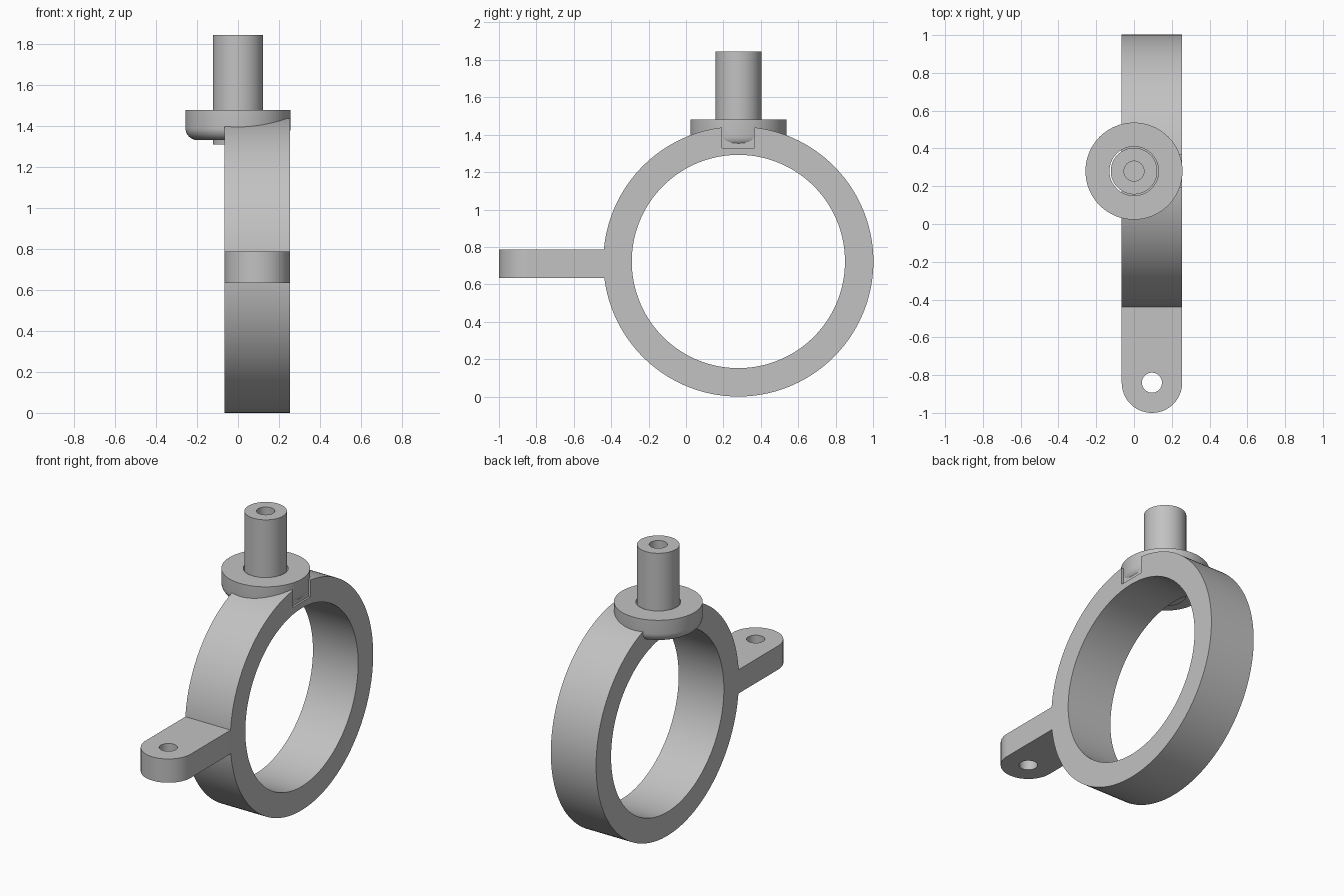
import bpy, bmesh, math
from mathutils import Matrix, Vector

cube = bpy.data.objects.get("Cube")
if cube:
    bpy.data.objects.remove(cube, do_unlink=True)

grey = bpy.data.materials.new("plain_grey")
grey.use_nodes = True
grey.diffuse_color = (0.54, 0.54, 0.54, 1)
grey.node_tree.nodes["Principled BSDF"].inputs["Base Color"].default_value = grey.diffuse_color

AXIS_Y = 0.28                  # shared centre line of ring and post
RING_Z = 0.722
X0, X1 = -0.065, 0.255         # ring and tab width
MID_X = (X0 + X1) / 2


def make_object(name, bm):
    bmesh.ops.recalc_face_normals(bm, faces=bm.faces[:])
    mesh = bpy.data.meshes.new(name)
    bm.to_mesh(mesh)
    bm.free()
    mesh.materials.append(grey)
    ob = bpy.data.objects.new(name, mesh)
    bpy.context.collection.objects.link(ob)
    return ob


def lathe(name, profile, matrix, steps=96):
    """Revolve a closed (radius, height) profile around local z."""
    bm = bmesh.new()
    rows = []
    for i in range(steps):
        a = math.tau * i / steps
        rows.append([bm.verts.new(matrix @ Vector((r * math.cos(a), r * math.sin(a), h)))
                     for r, h in profile])
    n = len(profile)
    for i in range(steps):
        a, b = rows[i], rows[(i + 1) % steps]
        for j in range(n):
            k = (j + 1) % n
            bm.faces.new((a[j], b[j], b[k], a[k]))
    return make_object(name, bm)


def tube(name, inner, outer, low, high, matrix, steps=96):
    return lathe(name, [(inner, low), (outer, low), (outer, high), (inner, high)], matrix, steps)


def rod_cutter(x, y, radius, low, high):
    bm = bmesh.new()
    bmesh.ops.create_cone(bm, cap_ends=True, segments=64, radius1=radius, radius2=radius,
                          depth=high - low, matrix=Matrix.Translation((x, y, (low + high) / 2)))
    return make_object("cutter", bm)


def box_cutter(low, high):
    bm = bmesh.new()
    bmesh.ops.create_cube(bm, size=1)
    low, high = Vector(low), Vector(high)
    for v in bm.verts:
        v.co = (low + high) / 2 + v.co * (high - low)
    return make_object("cutter", bm)


def cut(ob, cutter):
    cutter.hide_render = True
    mod = ob.modifiers.new("cut", "BOOLEAN")
    mod.operation = "DIFFERENCE"
    mod.solver = "EXACT"
    mod.object = cutter
    bpy.context.view_layer.objects.active = ob
    bpy.ops.object.modifier_apply(modifier=mod.name)
    bpy.data.objects.remove(cutter, do_unlink=True)


# Clamp ring, lying on its side, with a post socket and a shallow side relief
side_axis = Matrix.Translation((0, AXIS_Y, RING_Z)) @ Matrix.Rotation(math.pi / 2, 4, "Y")
ring = tube("clamp_ring", 0.57, 0.722, X0, X1, side_axis, 160)
cut(ring, rod_cutter(0, AXIS_Y, 0.13, 1.31, 1.6))
cut(ring, box_cutter((0.243, AXIS_Y - 0.087, 1.33), (0.3, AXIS_Y + 0.087, 1.6)))

# Round-ended mounting tab with a through hole
TAB_R, TAB_Y, TAB_LOW, TAB_HIGH = 0.16, -0.84, 0.635, 0.787
bm = bmesh.new()
outline = [(X1, -0.4), (X0, -0.4)]
for i in range(49):
    a = math.pi + math.pi * i / 48
    outline.append((MID_X + TAB_R * math.cos(a), TAB_Y + TAB_R * math.sin(a)))
base = bm.faces.new([bm.verts.new((x, y, TAB_LOW)) for x, y in outline])
top = bmesh.ops.extrude_face_region(bm, geom=[base])
bmesh.ops.translate(bm, vec=(0, 0, TAB_HIGH - TAB_LOW),
                    verts=[g for g in top["geom"] if isinstance(g, bmesh.types.BMVert)])
tab = make_object("mounting_tab", bm)
cut(tab, rod_cutter(MID_X, TAB_Y, 0.053, 0.5, 0.9))

# Flange collar with a rounded lower edge
post_axis = Matrix.Translation((0, AXIS_Y, 0))
F_R, F_LOW, F_HIGH, FILLET = 0.257, 1.332, 1.48, 0.06
profile = [(0.13, F_HIGH), (0.13, F_LOW)]
for i in range(9):
    a = -math.pi / 2 + math.pi / 2 * i / 8
    profile.append((F_R - FILLET + FILLET * math.cos(a), F_LOW + FILLET + FILLET * math.sin(a)))
profile.append((F_R, F_HIGH))
flange = lathe("flange_collar", profile, post_axis)

# Hollow post standing in the flange
post = tube("hollow_post", 0.053, 0.123, 1.31, 1.846, post_axis)

# Smooth curved walls, keep edges crisp
bpy.ops.object.select_all(action="DESELECT")
for ob in (ring, tab, flange, post):
    ob.select_set(True)
bpy.context.view_layer.objects.active = ring
bpy.ops.object.shade_smooth_by_angle(angle=math.radians(30))
